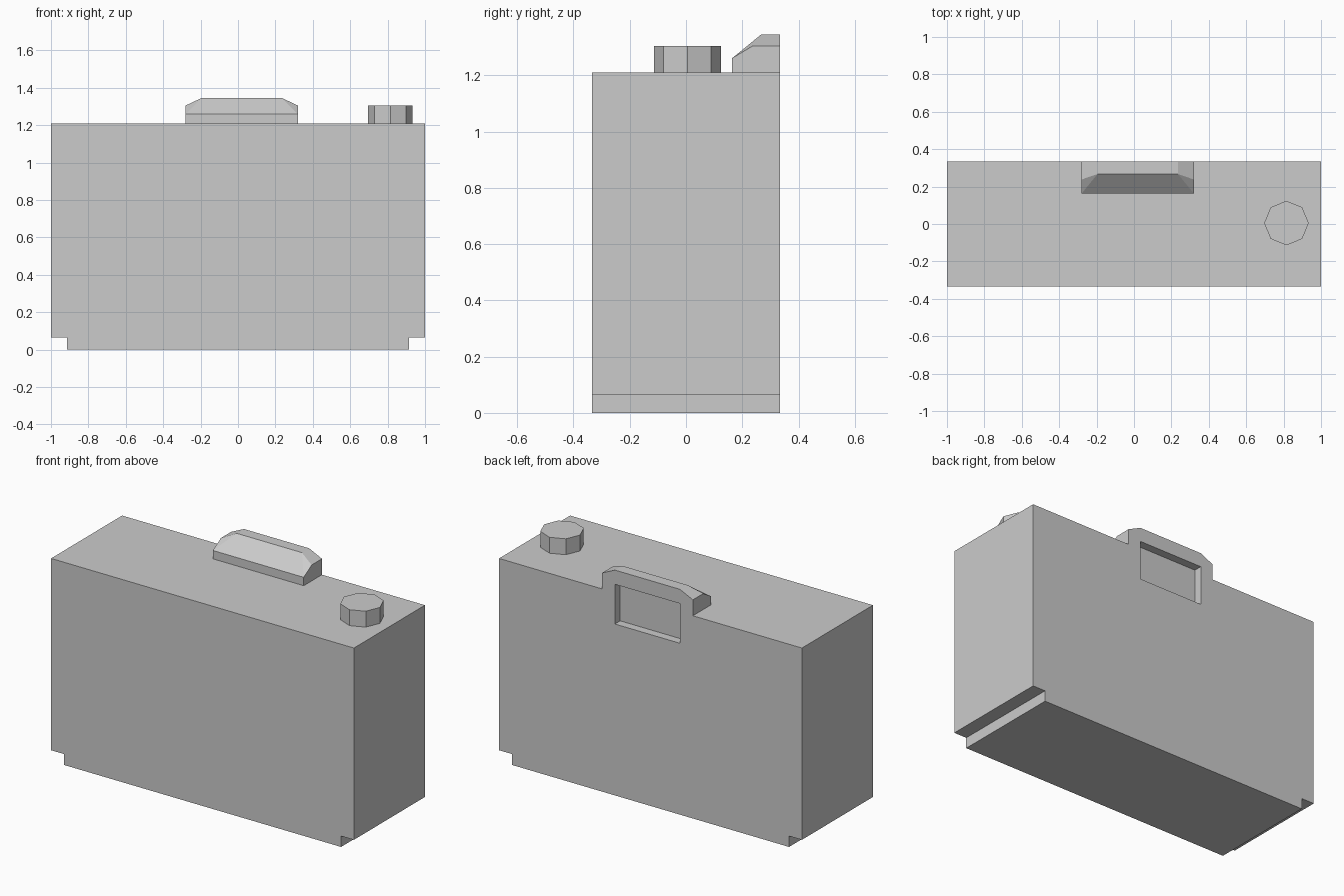
import bpy
import bmesh
from math import pi
from mathutils import Matrix, Vector

if "Cube" in bpy.data.objects:
    bpy.data.objects.remove(bpy.data.objects["Cube"])

GREY = (0.6, 0.6, 0.6, 1.0)
grey = bpy.data.materials.new("plain grey")
grey.use_nodes = True
grey.diffuse_color = GREY
grey.node_tree.nodes["Principled BSDF"].inputs["Base Color"].default_value = GREY

HALF_DEPTH = 0.335
TOP = 1.21


def finish(name, bm):
    bmesh.ops.recalc_face_normals(bm, faces=bm.faces)
    mesh = bpy.data.meshes.new(name)
    bm.to_mesh(mesh)
    bm.free()
    mesh.materials.append(grey)
    obj = bpy.data.objects.new(name, mesh)
    bpy.context.collection.objects.link(obj)
    return obj


def box(name, low, high):
    low, high = Vector(low), Vector(high)
    bm = bmesh.new()
    bmesh.ops.create_cube(bm, size=1, matrix=Matrix.Translation((low + high) / 2)
                          @ Matrix.Diagonal((high - low).to_4d()))
    return finish(name, bm)


def cut(obj, cutter):
    mod = obj.modifiers.new("recess", "BOOLEAN")
    mod.operation = "DIFFERENCE"
    mod.solver = "EXACT"
    mod.object = cutter
    bpy.context.view_layer.objects.active = obj
    bpy.ops.object.modifier_apply(modifier=mod.name)


# Camera body: stepped outline extruded front to back
half = [(0.915, 0), (0.915, 0.065), (1, 0.065), (1, TOP)]
outline = half + [(-x, z) for x, z in reversed(half)]
bm = bmesh.new()
face = bm.faces.new([bm.verts.new((x, -HALF_DEPTH, z)) for x, z in outline])
moved = bmesh.ops.extrude_face_region(bm, geom=[face])["geom"]
bmesh.ops.translate(bm, vec=(0, 2 * HALF_DEPTH, 0),
                    verts=[v for v in moved if isinstance(v, bmesh.types.BMVert)])
body = finish("camera_body", bm)

# Viewfinder hump: one chamfered end ring, mirrored about its own centre
CENTRE = 0.02
ring = [(0.3, HALF_DEPTH, TOP), (0.3, 0.163, TOP), (0.3, 0.163, 1.26),
        (0.3, 0.238, 1.305), (0.3, HALF_DEPTH, 1.305)]
ridge = [(0.215, 0.267, 1.345), (0.215, HALF_DEPTH, 1.345)]
bm = bmesh.new()
sides = []
for s in (1, -1):
    r = [bm.verts.new((CENTRE + s * x, y, z)) for x, y, z in ring]
    t = [bm.verts.new((CENTRE + s * x, y, z)) for x, y, z in ridge]
    bm.faces.new(r)                              # end wall
    bm.faces.new((r[3], r[4], t[1], t[0]))       # end chamfer
    bm.faces.new((r[2], r[3], t[0]))             # front corner
    sides.append((r, t))
(a, ta), (b, tb) = sides
bm.faces.new((a[0], a[1], b[1], b[0]))           # underside
bm.faces.new((a[1], a[2], b[2], b[1]))           # front wall
bm.faces.new((a[2], ta[0], tb[0], b[2]))         # front slope
bm.faces.new((ta[0], ta[1], tb[1], tb[0]))       # top
bm.faces.new((a[0], a[4], ta[1], tb[1], b[4], b[0]))  # back
hump = finish("viewfinder_hump", bm)

# Eyepiece recess through the back of the hump and body
cutter = box("recess_cutter", (-0.195, HALF_DEPTH - 0.05, 1.023), (0.235, 0.5, 1.26))
cutter.hide_render = True
for part in (body, hump):
    cut(part, cutter)
bpy.data.objects.remove(cutter)

# Octagonal dial
bm = bmesh.new()
bmesh.ops.create_cone(bm, cap_ends=True, segments=8, radius1=0.119, radius2=0.119,
                      depth=0.095, matrix=Matrix.Translation((0.815, 0.005, TOP + 0.0475))
                      @ Matrix.Rotation(pi / 2, 4, "Z"))
finish("dial", bm)
